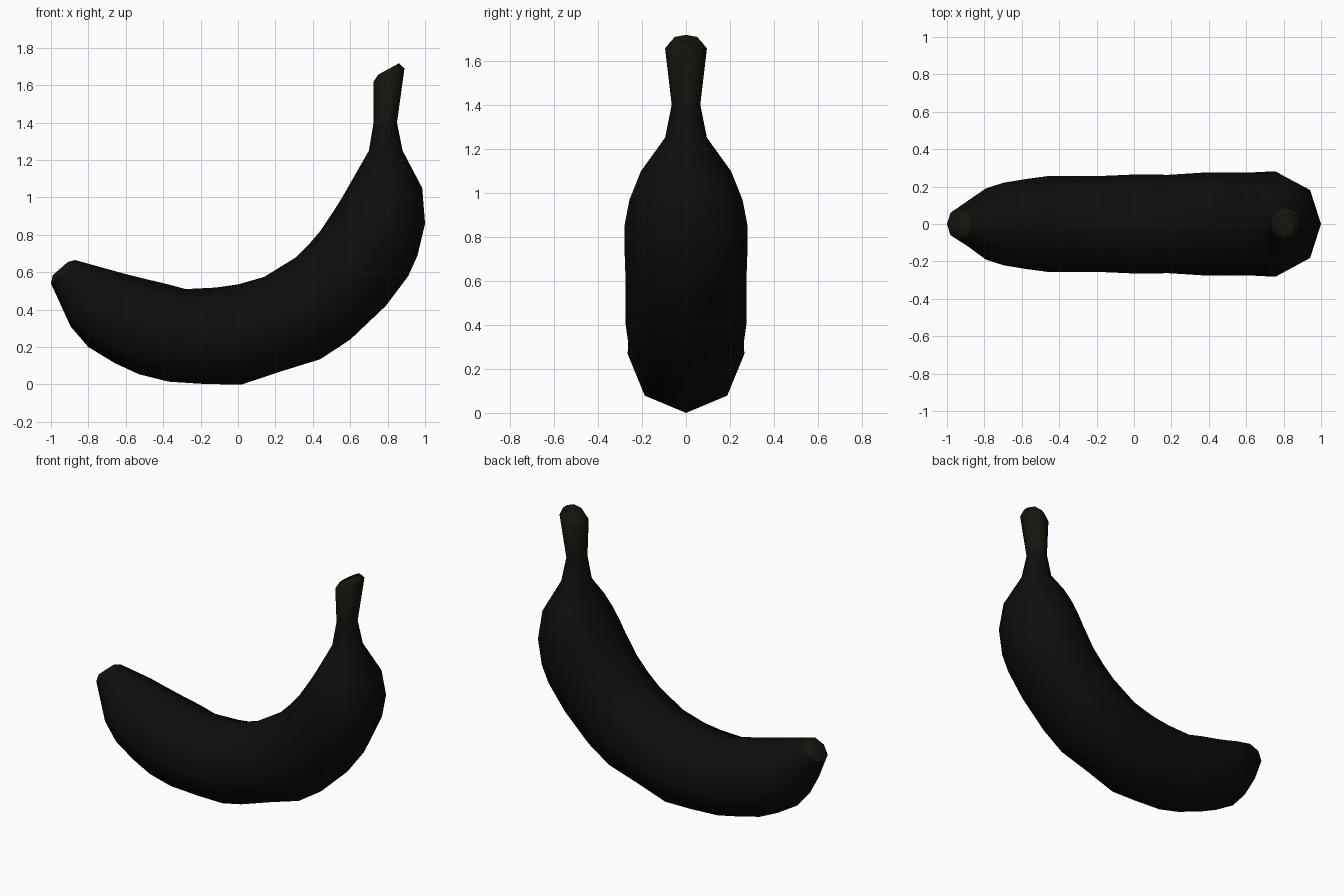
import bpy, bmesh, math
from mathutils import Vector

if "Cube" in bpy.data.objects:
    bpy.data.objects.remove(bpy.data.objects["Cube"])

SIDES = 8


def material(name, rgb):
    m = bpy.data.materials.new(name)
    m.diffuse_color = (*rgb, 1)
    m.use_nodes = True
    m.node_tree.nodes["Principled BSDF"].inputs["Base Color"].default_value = m.diffuse_color
    return m


def loft(name, sections, mat, cap_start=False, cap_end=False):
    """Skin octagonal rings; each section is inner x,z, outer x,z, half width."""
    bm = bmesh.new()
    rings = []
    for ix, iz, ox, oz, w in sections:
        inner, outer = Vector((ix, 0, iz)), Vector((ox, 0, oz))
        mid, half = (inner + outer) / 2, (outer - inner) / 2
        ring = []
        for i in range(SIDES):
            a = math.tau * i / SIDES
            ring.append(bm.verts.new(mid + half * math.cos(a) + Vector((0, w * math.sin(a), 0))))
        rings.append(ring)
    for a, b in zip(rings, rings[1:]):
        for i in range(SIDES):
            j = (i + 1) % SIDES
            bm.faces.new((a[i], a[j], b[j], b[i]))
    if cap_start:
        bm.faces.new(rings[0][::-1])
    if cap_end:
        bm.faces.new(rings[-1])
    # the skin is open at the joints, so orient by the signed volume
    if bm.calc_volume(signed=True) < 0:
        bmesh.ops.reverse_faces(bm, faces=bm.faces[:])
    me = bpy.data.meshes.new(name)
    bm.to_mesh(me)
    bm.free()
    ob = bpy.data.objects.new(name, me)
    bpy.context.collection.objects.link(ob)
    me.materials.append(mat)
    bpy.ops.object.select_all(action='DESELECT')
    ob.select_set(True)
    bpy.context.view_layer.objects.active = ob
    bpy.ops.object.shade_smooth_by_angle(angle=math.radians(50))
    return ob


peel = material("dark_peel", (0.004, 0.004, 0.004))
woody = material("dark_brown", (0.008, 0.007, 0.004))

# Blossom end to neck
body = [
    (-0.87, 0.665, -1.00, 0.54, 0.085),
    (-0.69, 0.615, -0.895, 0.31, 0.19),
    (-0.60, 0.59, -0.80, 0.20, 0.22),
    (-0.50, 0.565, -0.66, 0.115, 0.24),
    (-0.38, 0.537, -0.53, 0.055, 0.257),
    (-0.28, 0.51, -0.37, 0.015, 0.257),
    (-0.12, 0.518, -0.17, 0.002, 0.258),
    (0.00, 0.535, 0.02, 0.00, 0.265),
    (0.14, 0.575, 0.23, 0.07, 0.263),
    (0.31, 0.68, 0.44, 0.135, 0.275),
    (0.38, 0.75, 0.60, 0.24, 0.275),
    (0.44, 0.82, 0.79, 0.42, 0.275),
    (0.52, 0.94, 0.91, 0.58, 0.28),
    (0.56, 1.005, 0.96, 0.69, 0.28),
    (0.60, 1.075, 1.00, 0.86, 0.257),
    (0.64, 1.145, 0.985, 1.05, 0.205),
    (0.70, 1.25, 0.88, 1.25, 0.095),
    (0.725, 1.40, 0.85, 1.40, 0.065),
]
stem = [
    body[-1],
    (0.725, 1.62, 0.89, 1.69, 0.095),
    (0.75, 1.657, 0.86, 1.717, 0.07),
]
tip = [(-0.91, 0.655, -0.99, 0.585, 0.055), body[0]]

loft("banana_body", body, peel)
loft("stem", stem, woody, cap_end=True)
loft("blossom_tip", tip, woody, cap_start=True)
